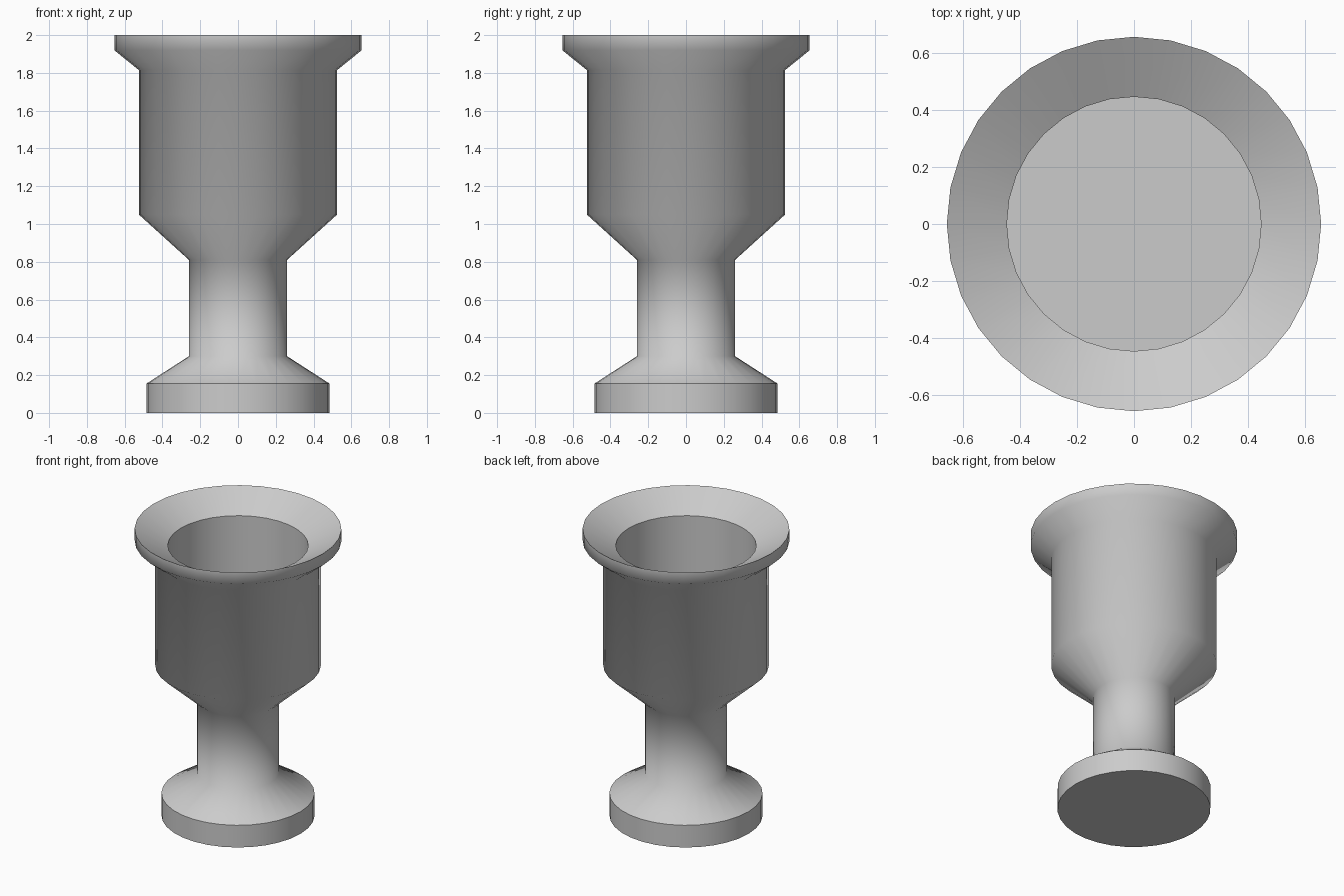
import bpy, bmesh, math

if "Cube" in bpy.data.objects:
    bpy.data.objects.remove(bpy.data.objects["Cube"])

SIDES = 32

# Profile from the foot up the outside, over the rim and down the inside:
# (radius, height, sharp ring?)
PROFILE = [
    (0.485, 0.0, True), (0.485, 0.155, True),        # foot
    (0.26, 0.30, False), (0.26, 0.81, False),        # stem
    (0.525, 1.05, False), (0.525, 1.815, False),     # cup
    (0.655, 1.92, False), (0.655, 2.0, True),        # flared rim
    (0.445, 1.885, True), (0.445, 1.05, True),       # hollow
]


def lathe(name, profile):
    bm = bmesh.new()
    rings = []
    for r, z, _ in profile:
        rings.append([bm.verts.new((r * math.cos(2 * math.pi * i / SIDES),
                                    r * math.sin(2 * math.pi * i / SIDES), z))
                      for i in range(SIDES)])
    # side walls
    for a, b in zip(rings, rings[1:]):
        for i in range(SIDES):
            j = (i + 1) % SIDES
            bm.faces.new((a[i], a[j], b[j], b[i])).smooth = True
    # underside and inner floor
    bm.faces.new(rings[0][::-1])
    bm.faces.new(rings[-1])
    # crisp rings
    for ring, (_, _, sharp) in zip(rings, profile):
        for i in range(SIDES):
            edge = bm.edges.get((ring[i], ring[(i + 1) % SIDES]))
            edge.smooth = not sharp
    bmesh.ops.recalc_face_normals(bm, faces=bm.faces)
    mesh = bpy.data.meshes.new(name)
    bm.to_mesh(mesh)
    bm.free()
    obj = bpy.data.objects.new(name, mesh)
    bpy.context.collection.objects.link(obj)
    return obj


lathe("goblet", PROFILE)
